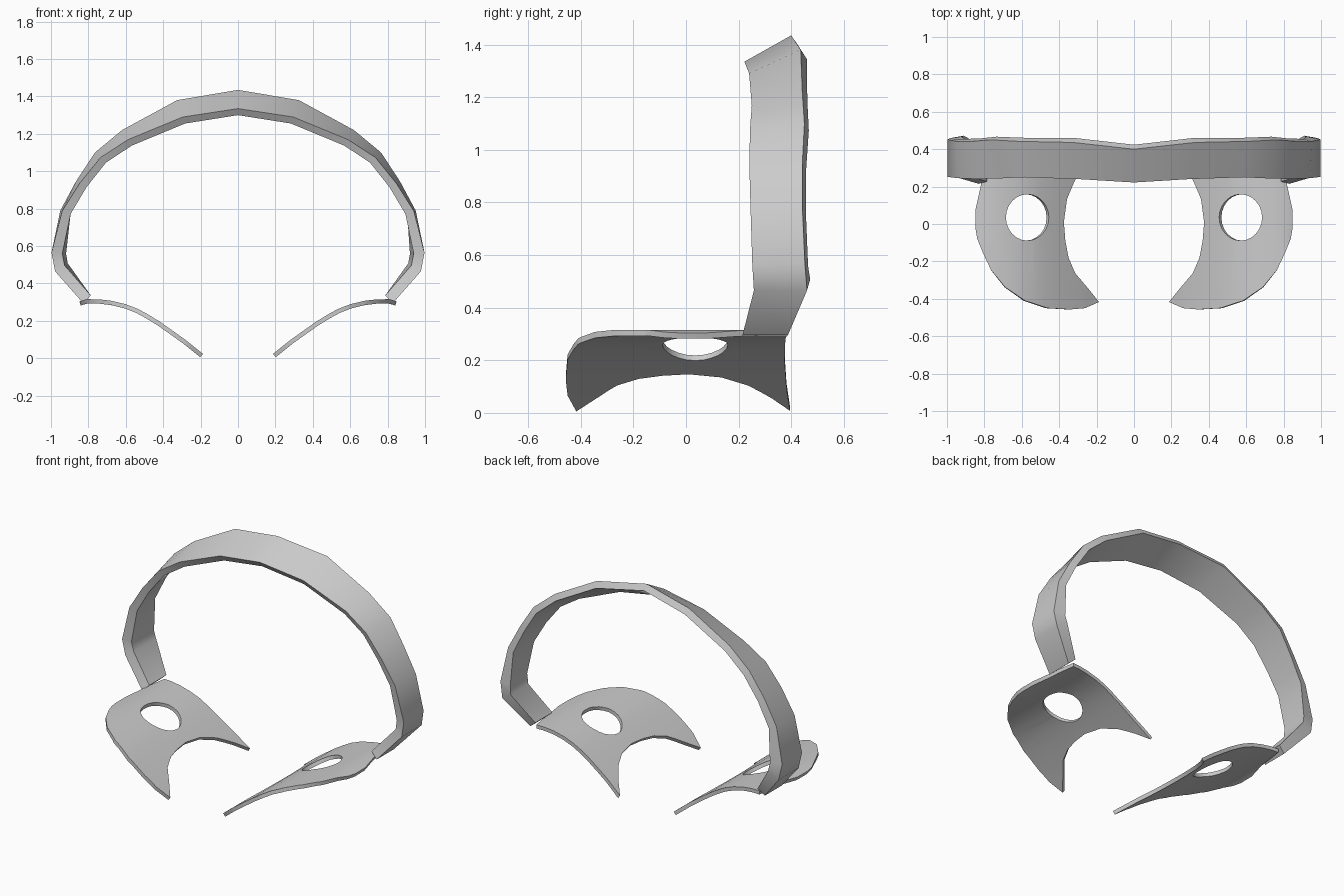
import bpy, bmesh, math
from mathutils import Vector

cube = bpy.data.objects.get("Cube")
if cube:
    bpy.data.objects.remove(cube, do_unlink=True)

# one plain grey material
GREY = (0.6, 0.6, 0.6, 1.0)
grey = bpy.data.materials.new("light_grey")
grey.use_nodes = True
grey.diffuse_color = GREY
grey.node_tree.nodes["Principled BSDF"].inputs["Base Color"].default_value = GREY


def finish(bm, name):
    bmesh.ops.recalc_face_normals(bm, faces=bm.faces[:])
    mesh = bpy.data.meshes.new(name)
    bm.to_mesh(mesh)
    bm.free()
    ob = bpy.data.objects.new(name, mesh)
    bpy.context.collection.objects.link(ob)
    mesh.materials.append(grey)
    bpy.ops.object.select_all(action='DESELECT')
    ob.select_set(True)
    bpy.context.view_layer.objects.active = ob
    bpy.ops.object.shade_smooth_by_angle(angle=math.radians(35))
    return ob


# Head band, left half from the crown down:
# x, z of the outer rear edge, rear y, front y, inward drop of the front edge, thickness
BAND = [
    (0.000, 1.435, 0.400, 0.222, 0.100, 0.035),
    (0.326, 1.380, 0.436, 0.240, 0.095, 0.037),
    (0.620, 1.220, 0.442, 0.250, 0.060, 0.038),
    (0.765, 1.100, 0.450, 0.243, 0.040, 0.040),
    (0.866, 0.946, 0.442, 0.241, 0.022, 0.042),
    (0.950, 0.790, 0.442, 0.245, 0.010, 0.048),
    (0.997, 0.565, 0.452, 0.252, 0.000, 0.058),
    (0.978, 0.465, 0.460, 0.258, 0.000, 0.060),
    (0.830, 0.297, 0.388, 0.215, 0.000, 0.058),
]


def band_sections():
    pts = [Vector((r[0], r[1])) for r in BAND]
    out = []
    for i, (x, z, yb, yf, drop, t) in enumerate(BAND):
        before = pts[i - 1] if i else Vector((-pts[1].x, pts[1].y))
        after = pts[min(i + 1, len(pts) - 1)]
        d = (after - before).normalized()
        n = Vector((d.y, -d.x))                  # points into the arch
        front = pts[i] + n * drop
        shift = 0.012 + drop * 0.12              # inner edges lean to the rear
        back_in = pts[i] + n * (t + (0.02 if 0.4 < z < 0.7 else 0))
        front_in = front + n * t
        out.append([(front.x, yf, front.y), (x, yb, z),
                    (back_in.x, yb + shift, back_in.y),
                    (front_in.x, yf + shift, front_in.y)])
    return out


half = band_sections()
mirrored = [[(-x, y, z) for x, y, z in s] for s in half[:0:-1]]
bm = bmesh.new()
rings = [[bm.verts.new(p) for p in s] for s in mirrored + half]
for a, b in zip(rings, rings[1:]):
    for k in range(4):
        j = (k + 1) % 4
        bm.faces.new((a[k], a[j], b[j], b[k]))
bm.faces.new(rings[0])
bm.faces.new(rings[-1])
finish(bm, "head_band")

# Cheek plate: plan outline, and height of the top surface across x
OUTLINE = [
    (0.19, 0.395), (0.30, 0.382), (0.45, 0.375), (0.65, 0.378), (0.79, 0.385),
    (0.82, 0.20), (0.847, 0.08), (0.848, -0.02), (0.838, -0.08), (0.805, -0.16),
    (0.765, -0.245), (0.69, -0.337), (0.583, -0.410), (0.46, -0.450),
    (0.342, -0.457), (0.262, -0.450), (0.187, -0.417),
    (0.245, -0.345), (0.315, -0.262), (0.35, -0.18), (0.367, -0.09),
    (0.375, 0.01), (0.358, 0.134), (0.315, 0.235), (0.25, 0.325),
]
HEIGHT = [(0.18, 0.018), (0.235, 0.062), (0.283, 0.100), (0.35, 0.148), (0.417, 0.195),
          (0.48, 0.234), (0.535, 0.264), (0.60, 0.289), (0.674, 0.307),
          (0.74, 0.315), (0.81, 0.316), (0.86, 0.300)]
HOLE_X, HOLE_Y, HOLE_RX, HOLE_RY, HOLE_SIDES = 0.570, 0.035, 0.115, 0.124, 24


def height(x):
    for (x0, z0), (x1, z1) in zip(HEIGHT, HEIGHT[1:]):
        if x <= x1:
            return z0 + (z1 - z0) * (x - x0) / (x1 - x0)
    return HEIGHT[-1][1]


def plate(name, side):
    bm = bmesh.new()
    hole = []
    for i in range(HOLE_SIDES):
        a = 2 * math.pi * i / HOLE_SIDES
        hole.append((HOLE_X + HOLE_RX * math.cos(a), HOLE_Y + HOLE_RY * math.sin(a)))
    edges = []
    for loop in (OUTLINE, hole):
        vs = [bm.verts.new((x, y, 0)) for x, y in loop]
        edges += [bm.edges.new((vs[i - 1], vs[i])) for i in range(len(vs))]
    bmesh.ops.triangle_fill(bm, edges=edges, use_beauty=True, normal=(0, 0, 1))
    # cut strips so the sheet can bend across x
    for x, _ in HEIGHT[1:-1]:
        bmesh.ops.bisect_plane(bm, geom=bm.verts[:] + bm.edges[:] + bm.faces[:],
                               plane_co=(x, 0, 0), plane_no=(1, 0, 0), dist=1e-5)
    for v in bm.verts:
        v.co.z = height(v.co.x)
    # thicken downwards, square to the bent surface
    top = bm.faces[:]
    copy = bmesh.ops.extrude_face_region(bm, geom=top, use_keep_orig=True)
    for v in [g for g in copy["geom"] if isinstance(g, bmesh.types.BMVert)]:
        slope = (height(v.co.x + 0.01) - height(v.co.x - 0.01)) / 0.02
        v.co += Vector((slope, 0, -1)).normalized() * 0.023
    for v in bm.verts:
        v.co.x *= side
        v.co.z = max(v.co.z, 0)
    finish(bm, name)


plate("left_cheek_plate", 1)
plate("right_cheek_plate", -1)
